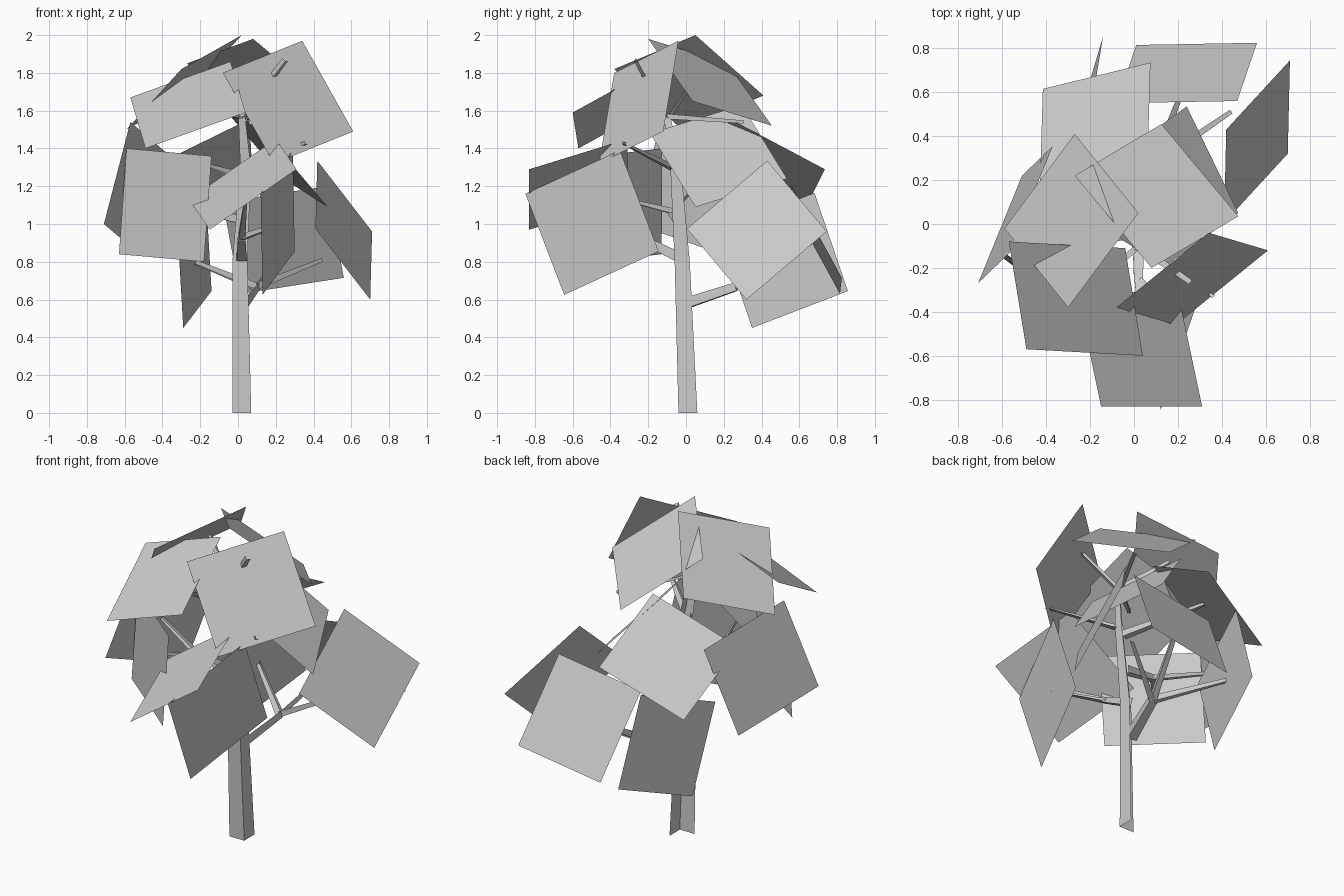
import bpy
from mathutils import Vector


def make_object(name, verts, faces):
    mesh = bpy.data.meshes.new(name)
    mesh.from_pydata([tuple(v) for v in verts], [], faces)
    mesh.update()
    obj = bpy.data.objects.new(name, mesh)
    bpy.context.collection.objects.link(obj)
    return obj


def leaf_card(name, a, b, c):
    """Flat square card: corner b with its two neighbours a and c."""
    a, b, c = Vector(a), Vector(b), Vector(c)
    make_object(name, [a, b, c, a + c - b], [(0, 1, 2, 3)])


def strip(name, path, sizes, side=None, up=None):
    """Tapering two-sided V strip along a path."""
    path = [Vector(p) for p in path]
    if side is None:
        d = (path[-1] - path[0]).normalized()
        side = d.cross(Vector((0, 0, 1))).normalized()
        up = side.cross(d)
    verts, faces = [], []
    for p, s in zip(path, sizes):
        verts += [p - side * s - up * s, p + side * s - up * s, p + side * s + up * s]
    for i in range(len(path) - 1):
        for k in (0, 1):
            n = i * 3 + k
            faces.append((n, n + 1, n + 4, n + 3))
    make_object(name, verts, faces)


# Trunk: open V section, leaning slightly forward
strip("trunk",
      [(.02, .01, 0), (.01, -.02, .8), (.04, -.055, 1.3), (.02, -.10, 1.57)],
      [.05, .04, .028, .018], Vector((1, 0, 0)), Vector((0, 1, 0)))

# Limbs and twigs: start, end, start size, end size
fork = (.09, .27, .67)
front = (.02, -.25, .93)
left = (-.2, -.08, 1.07)
top = (.02, -.10, 1.57)
branches = [
    ((.02, 0, .58), fork, .028, .022),
    (fork, (.44, .51, .81), .018, .01),
    (fork, (-.23, .52, .80), .018, .01),
    (fork, (.24, .66, .90), .018, .01),
    ((.02, -.03, .82), front, .028, .02),
    (front, (.04, -.56, 1.12), .018, .008),
    (front, (.22, -.45, 1.0), .016, .008),
    ((.03, -.04, 1.02), left, .022, .016),
    (left, (-.54, .03, 1.18), .014, .008),
    (left, (-.38, -.28, 1.12), .014, .008),
    ((.03, -.06, 1.3), (.36, -.33, 1.43), .02, .008),
    ((.03, -.05, 1.25), (-.16, .42, 1.31), .02, .008),
    (top, (.25, -.26, 1.87), .016, .012),
    (top, (-.22, .04, 1.77), .016, .008),
    (top, (-.25, -.34, 1.63), .014, .008),
    (top, (.25, .31, 1.54), .014, .008),
]
for i, (p, q, s, e) in enumerate(branches):
    strip(f"branch_{i + 1}", [p, q], [s, e])

# Leaf cards around the crown
cards = [
    ((.34, -.04, 1.97), (.61, -.12, 1.49), (.19, -.46, 1.32)),
    ((-.57, -.08, 1.67), (-.49, -.57, 1.40), (.04, -.60, 1.59)),
    ((-.14, -.47, 1.36), (-.59, -.13, 1.40), (-.63, -.13, .84)),
    ((-.26, -.31, 1.13), (.20, -.31, 1.45), (.31, -.83, 1.29)),
    ((.12, -.85, 1.16), (.29, -.35, 1.39), (.30, -.145, .855)),
    ((.42, .43, 1.335), (.71, .745, .96), (.70, .32, .60)),
    ((.08, -.20, 1.98), (-.27, .22, 1.85), (.125, .455, 1.52)),
    ((-.27, .41, 1.68), (.02, .05, 2.0), (-.30, -.38, 1.82)),
    ((.01, .815, .63), (.56, .825, .715), (.47, .56, 1.2)),
    ((-.29, .35, .45), (-.14, .857, .645), (-.17, .68, 1.165)),
    ((-.57, -.135, 1.54), (-.71, -.27, 1.0), (-.51, .22, .83)),
    ((.475, .05, 1.09), (.24, .535, 1.24), (-.09, .295, 1.63)),
    ((-.415, .615, 1.05), (.075, .735, 1.29), (.06, .235, 1.555)),
]
for i, corners in enumerate(cards):
    leaf_card(f"leaf_card_{i + 1}", *corners)
